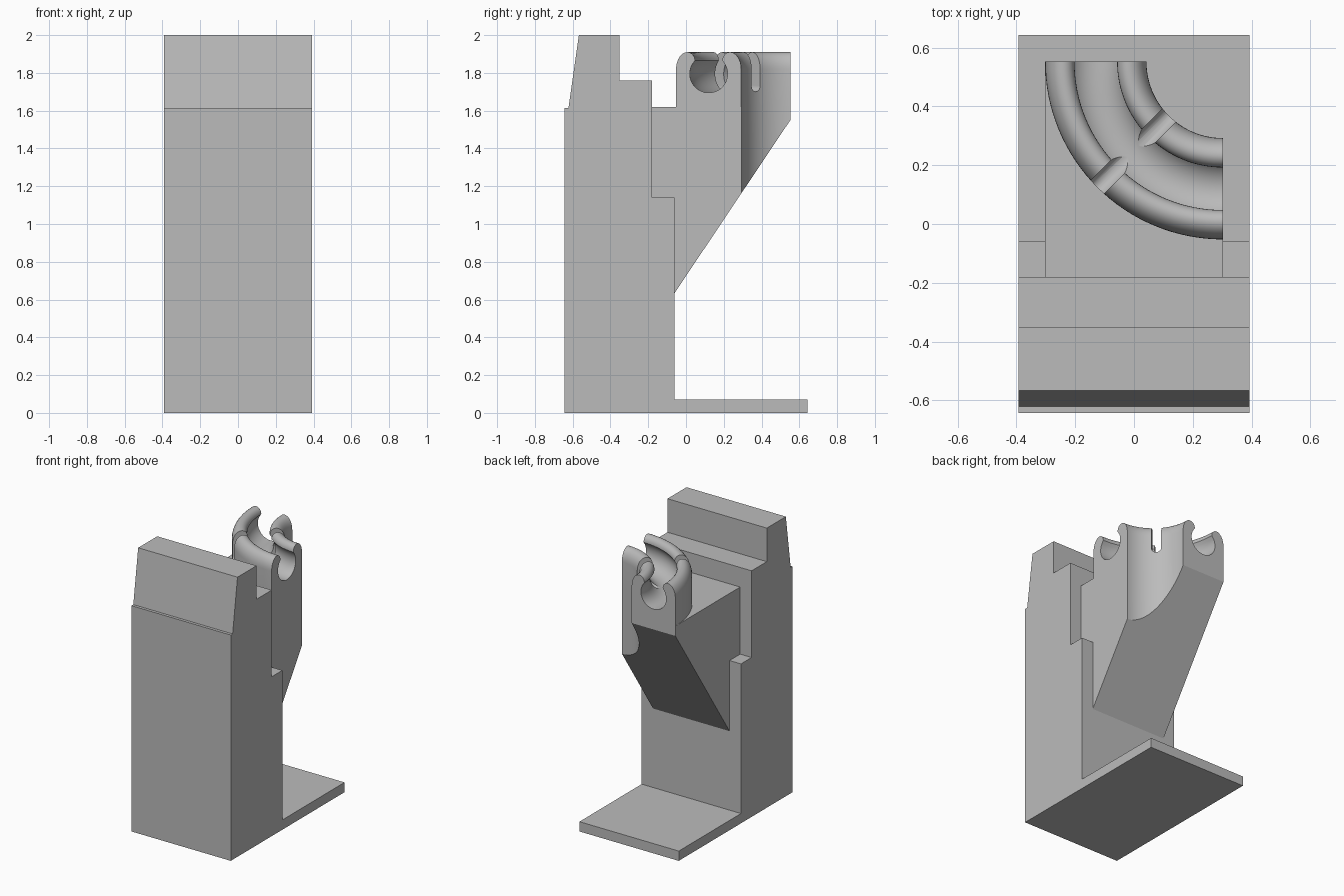
import bpy, bmesh
from math import sin, cos, pi, radians
from mathutils import Matrix, Vector

cube = bpy.data.objects.get("Cube")
if cube:
    bpy.data.objects.remove(cube)

grey = bpy.data.materials.new("plain grey")
grey.use_nodes = True
grey.diffuse_color = (0.5, 0.5, 0.5, 1)
grey.node_tree.nodes["Principled BSDF"].inputs["Base Color"].default_value = (0.5, 0.5, 0.5, 1)


def finish(name, bm):
    bmesh.ops.recalc_face_normals(bm, faces=bm.faces)
    mesh = bpy.data.meshes.new(name)
    bm.to_mesh(mesh)
    bm.free()
    mesh.materials.append(grey)
    obj = bpy.data.objects.new(name, mesh)
    bpy.context.collection.objects.link(obj)
    return obj


def prism(name, profile, x0, x1, matrix=Matrix()):
    """Extrude a (y, z) profile along x."""
    bm = bmesh.new()
    face = bm.faces.new([bm.verts.new((x0, y, z)) for y, z in profile])
    new = bmesh.ops.extrude_face_region(bm, geom=[face])["geom"]
    bmesh.ops.translate(bm, vec=(x1 - x0, 0, 0),
                        verts=[v for v in new if isinstance(v, bmesh.types.BMVert)])
    bm.transform(matrix)
    return finish(name, bm)


def cut(obj, cutter):
    mod = obj.modifiers.new("cut", 'BOOLEAN')
    mod.operation = 'DIFFERENCE'
    mod.solver = 'EXACT'
    mod.object = cutter
    bpy.context.view_layer.objects.active = obj
    bpy.ops.object.modifier_apply(modifier=mod.name)
    bpy.data.objects.remove(cutter)


def smooth(obj):
    bpy.ops.object.select_all(action='DESELECT')
    obj.select_set(True)
    bpy.context.view_layer.objects.active = obj
    bpy.ops.object.shade_smooth_by_angle(angle=radians(30))


def arc(cx, cz, rx, rz, a0, a1, n):
    angles = [radians(a0 + (a1 - a0) * i / n) for i in range(n + 1)]
    return [(cx + rx * cos(a), cz + rz * sin(a)) for a in angles]


HALF, END = 0.3025, 0.5525       # holder half width and back end
R_MID, R_HALF = 0.4325, 0.1725   # curved cradle mid radius and half thickness
SHELF, TURN = 1.62, 32           # holder shelf height, steps per quarter turn
centre = Vector((HALF, END, 0))

# Stand: foot plate, upright and stepped top in one profile
prism("stand", [(-.643, 0), (.643, 0), (.643, .07), (-.06, .07), (-.06, 1.14),
                (-.18, 1.14), (-.18, 1.76), (-.352, 1.76), (-.352, 2), (-.567, 2),
                (-.622, 1.615), (-.643, 1.615)], -.393, .393)

# Bracket: sloping wedge with a round corner cut out of it
bracket = prism("bracket", [(-.18, SHELF), (END, SHELF), (END, 1.55), (-.06, .635),
                            (-.18, .635)], -HALF, HALF)
bm = bmesh.new()
r = R_MID - R_HALF
bmesh.ops.create_cone(bm, cap_ends=True, segments=TURN * 4, radius1=r, radius2=r, depth=2,
                      matrix=Matrix.Translation(centre + Vector((0, 0, 1.5))))
cut(bracket, finish("corner_cutter", bm))
smooth(bracket)

# Cradle: channel section with rounded lips, swept a quarter turn
half = [(R_HALF, SHELF)]
half += arc(.1125, 1.82, .06, .09, 0, 90, 8)
half += arc(.1125, 1.865, .04, .045, 90, 180, 6)[1:]
half += arc(0, 1.795, .1, .1, 31, -90, 16)
section = half + [(-d, z) for d, z in reversed(half[:-1])]
bm = bmesh.new()
rings = []
for i in range(TURN + 1):
    a = pi + i / TURN * pi / 2
    out = Vector((cos(a), sin(a), 0))
    rings.append([bm.verts.new(centre + out * (R_MID + d) + Vector((0, 0, z)))
                  for d, z in section])
n = len(section)
for p, q in zip(rings, rings[1:]):
    for k in range(n):
        bm.faces.new((p[k], p[(k + 1) % n], q[(k + 1) % n], q[k]))
bm.faces.new(rings[0])
bm.faces.new(rings[-1])
cradle = finish("cradle", bm)

# Round-bottomed slot across both lips
w = .032
slot = [(w, 2), (-w, 2)] + arc(0, 1.70 + w, w, w, 180, 360, 16)
cut(cradle, prism("slot_cutter", slot, .1, .8,
                  Matrix.Translation(centre) @ Matrix.Rotation(radians(225), 4, 'Z')))
smooth(cradle)
